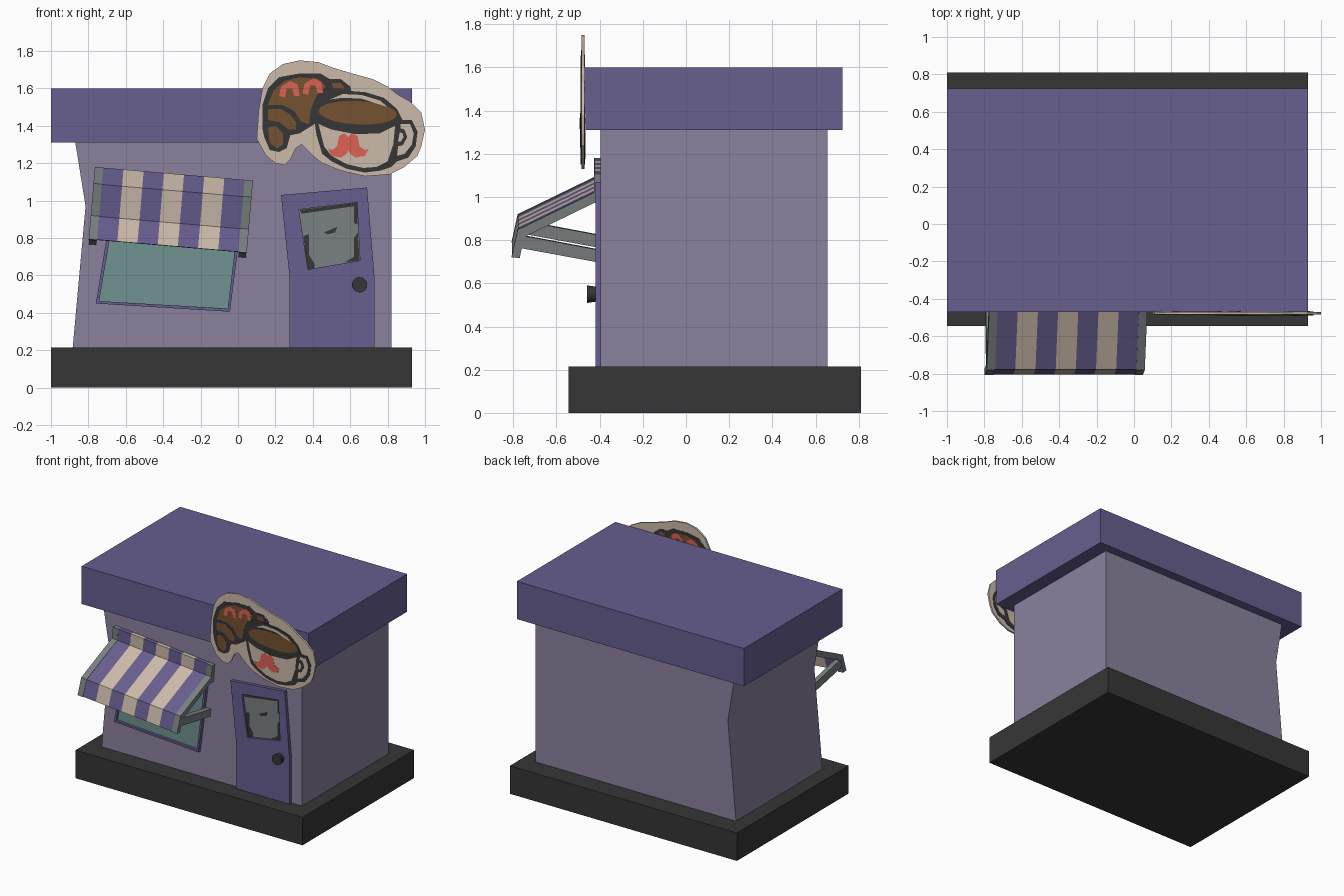
import bpy, bmesh, math
from mathutils import Matrix

if "Cube" in bpy.data.objects:
    bpy.data.objects.remove(bpy.data.objects["Cube"])


def material(name, rgb):
    m = bpy.data.materials.new(name)
    lin = [((c / 255 + 0.055) / 1.055) ** 2.4 for c in rgb]
    m.diffuse_color = (*lin, 1)
    m.use_nodes = True
    m.node_tree.nodes["Principled BSDF"].inputs["Base Color"].default_value = m.diffuse_color
    return m


PURPLE = material("purple", (103, 94, 143))
LILAC = material("lilac_wall", (138, 129, 158))
DARK = material("charcoal", (54, 54, 54))
CREAM = material("cream", (203, 186, 170))
GREY = material("grey", (122, 128, 129))
TEAL = material("teal_glass", (112, 147, 145))
BROWN = material("brown", (116, 82, 50))
RED = material("coral", (220, 97, 82))

# Local (u, v, w) to world: front-view outlines pushed along y, side-view outlines along x
AXES = {
    "y": Matrix(((1, 0, 0, 0), (0, 0, 1, 0), (0, 1, 0, 0), (0, 0, 0, 1))),
    "x": Matrix(((0, 0, 1, 0), (1, 0, 0, 0), (0, 1, 0, 0), (0, 0, 0, 1))),
}


def add_object(name, bm, mat):
    me = bpy.data.meshes.new(name)
    bm.to_mesh(me)
    bm.free()
    me.materials.append(mat)
    ob = bpy.data.objects.new(name, me)
    bpy.context.collection.objects.link(ob)
    return ob


def prism(name, loops, a, b, mat, axis="y", move=Matrix(), unit=1.0):
    """Fill outlines (later loops inside the first become holes) and extrude from a to b."""
    cu = bpy.data.curves.new(name, "CURVE")
    cu.dimensions = "2D"
    cu.fill_mode = "BOTH"
    cu.extrude = abs(b - a) / 2
    for pts in loops:
        sp = cu.splines.new("POLY")
        sp.points.add(len(pts) - 1)
        for p, (u, v) in zip(sp.points, pts):
            p.co = (u * unit, v * unit, 0, 1)
        sp.use_cyclic_u = True
    tmp = bpy.data.objects.new(name + "_tmp", cu)
    bpy.context.collection.objects.link(tmp)
    dg = bpy.context.evaluated_depsgraph_get()
    me = bpy.data.meshes.new_from_object(tmp.evaluated_get(dg))
    bpy.data.objects.remove(tmp)
    bm = bmesh.new()
    bm.from_mesh(me)
    bpy.data.meshes.remove(me)
    bmesh.ops.remove_doubles(bm, verts=bm.verts, dist=1e-5)
    bm.transform(move @ AXES[axis] @ Matrix.Translation((0, 0, (a + b) / 2)))
    bmesh.ops.recalc_face_normals(bm, faces=bm.faces)
    for f in bm.faces:
        f.smooth = False
        f.material_index = 0
    return add_object(name, bm, mat)


def rect(x0, x1, z0, z1):
    return [(x0, z0), (x1, z0), (x1, z1), (x0, z1)]


# Plinth, bent-sided walls and slab roof
prism("plinth", [rect(-1, 0.93, 0, 0.215)], -0.545, 0.81, DARK)
prism("walls", [[(-0.885, 0.2), (0.82, 0.2), (0.82, 1.33), (-0.873, 1.33), (-0.815, 0.97)]],
      -0.395, 0.655, LILAC)
prism("roof", [rect(-1, 0.93, 1.31, 1.6)], -0.47, 0.725, PURPLE)

# Door with a cut-out pane, worn dark edges and a knob
pane = [(0.326, 0.952), (0.636, 0.99), (0.652, 0.68), (0.374, 0.632)]
prism("door", [[(0.23, 1.03), (0.69, 1.07), (0.73, 0.59), (0.73, 0.21), (0.275, 0.21), (0.275, 0.6)],
               pane], -0.42, -0.39, PURPLE)
prism("door_glass", [pane], -0.402, -0.393, GREY)
for i, patch in enumerate((
        [(33, 95), (64, 99), (64, 87), (62, 88), (62, 97), (34, 93)],
        [(35, 81), (38, 82), (38, 71), (41, 66), (41, 64), (37, 63)],
        [(64, 83), (65, 68), (57, 67), (62, 70), (62, 80)],
        [(46, 83), (53, 86), (52, 83), (48, 82)])):
    prism(f"door_glass_edge_{i}", [patch], -0.405, -0.395, DARK, unit=0.01)
bm = bmesh.new()
bmesh.ops.create_cone(bm, cap_ends=True, segments=20, radius1=0.034, radius2=0.041, depth=0.045,
                      matrix=Matrix.Translation((0.65, -0.437, 0.55)) @ Matrix.Rotation(math.pi / 2, 4, "X"))
add_object("door_knob", bm, DARK)

# Crooked window
frame = [(-0.76, 0.45), (-0.043, 0.406), (0.03, 0.98), (-0.665, 1.03)]
opening = [(-0.742, 0.463), (-0.055, 0.423), (0.01, 0.963), (-0.65, 1.01)]
prism("window_frame", [frame, opening], -0.42, -0.39, PURPLE)
prism("window_glass", [opening], -0.402, -0.393, TEAL)

# Awning: built level, then tipped clockwise about its top centre
tilt = Matrix.Translation((-0.3425, 0, 1.1435)) @ Matrix.Rotation(math.radians(4.9), 4, "Y")
canopy = [(-0.39, 0), (-0.425, 0), (-0.425, -0.09), (-0.777, -0.262), (-0.805, -0.386),
          (-0.785, -0.388), (-0.762, -0.278), (-0.425, -0.112), (-0.39, -0.112)]
trim = [(-0.39, 0), (-0.427, 0), (-0.427, -0.088), (-0.78, -0.26), (-0.808, -0.388),
        (-0.77, -0.392), (-0.752, -0.295), (-0.425, -0.135), (-0.39, -0.135)]
strut = [(-0.77, -0.285), (-0.39, -0.357), (-0.39, -0.415), (-0.77, -0.345)]
half, edge = 0.424, 0.045
step = 2 * (half - edge) / 7
for i in range(7):
    x = -half + edge + i * step
    prism(f"awning_stripe_{i}", [canopy], x, x + step, CREAM if i % 2 else PURPLE, "x", tilt)
for side, x in (("left", -half), ("right", half - edge)):
    prism(f"awning_trim_{side}", [trim], x, x + edge, GREY, "x", tilt)
    prism(f"awning_strut_{side}", [strut], x + 0.003, x + edge - 0.003, GREY, "x", tilt)

# Hanging sign: cut-out board, pictures show on both faces (outlines in hundredths)
board = [(10, 133), (11, 148), (13, 160), (17, 168), (24, 173), (33, 175), (43, 174), (51, 171),
         (61, 168), (72, 165), (80, 161), (85, 157), (92, 153), (98, 147), (100, 138), (98, 129),
         (96, 124), (89, 118), (81, 114), (68, 113), (55, 116), (45, 120), (40, 124), (34, 130),
         (31, 128), (28, 122), (25, 119), (20, 120), (15, 124)]


def sign(name, pts, layer, mat):
    d = 0.0012 * layer
    prism("sign_" + name, [pts], -0.485 - d, -0.471 + d, mat, unit=0.01)


sign("board", board, 0, CREAM)
# Croissant
sign("croissant_outline", [(13, 139), (13, 151), (16, 160), (22, 166), (33, 168), (44, 168), (49, 165),
                           (55, 165), (60, 161), (61, 157), (46, 150), (41, 141), (33, 136), (28, 135),
                           (26, 128), (22, 126), (17, 127), (14, 134)], 1, DARK)
sign("croissant_body", [(16, 151), (19, 159), (25, 164), (33, 166), (43, 165), (47, 161), (42, 156),
                        (39, 149), (38, 141), (34, 142), (30, 148), (24, 151)], 2, BROWN)
sign("croissant_fold", [(16, 149), (23, 149), (28, 146), (31, 142), (31, 138), (27, 138), (22, 142),
                        (16, 143)], 2, BROWN)
sign("croissant_tip", [(16, 139), (20, 140), (24, 136), (24, 130), (21, 128), (17, 131)], 2, BROWN)
sign("croissant_far_tip", [(50, 163), (55, 163), (57, 160), (51, 160)], 2, BROWN)
arch = [(22, 156), (23, 161), (28, 164), (32, 162), (33, 156), (30, 156), (29, 160), (26, 160), (25, 155)]
for i in range(2):
    sign(f"icing_{i}", [(x + 12.5 * i, z + 1.5 * i) for x, z in arch], 3, RED)
# Cup with handle
sign("cup_outline", [(40, 148), (45, 155), (55, 159), (68, 158), (78, 155), (85, 149), (88, 143), (93, 143),
                     (96, 137), (95, 129), (91, 123), (85, 121), (82, 118), (76, 116), (68, 115), (58, 117),
                     (50, 121), (45, 125), (42, 135)], 3, DARK)
sign("cup_body", [(43, 141), (50, 138), (63, 135.5), (76, 136), (84, 140), (83, 130), (80, 121), (74, 118),
                  (67, 117.5), (58, 119.5), (50, 124), (46, 129)], 4, CREAM)
sign("cup_shine", [(49, 154), (56, 157), (66, 156.5), (76, 153.5), (80, 150), (66, 154.5), (56, 155)], 4, CREAM)
a = math.radians(-3)
oval = [(math.cos(t) * 21, math.sin(t) * 6.3) for t in (i * math.tau / 20 for i in range(20))]
sign("coffee", [(64 + u * math.cos(a) - v * math.sin(a), 147 + u * math.sin(a) + v * math.cos(a))
                for u, v in oval], 4, BROWN)
sign("handle", [(87, 141), (92, 141), (94, 136), (93, 130), (89, 125), (85, 124)], 4, CREAM)
sign("handle_inner", [(86, 139), (89, 138), (90.5, 134), (88, 129.5), (84.5, 129)], 5, DARK)
sign("handle_gap", [(86.5, 136.5), (88, 136), (88.5, 134), (87, 131.5), (85.5, 131.5)], 6, CREAM)
# Curled motif on the cup, mirrored
curl = [(59, 134), (57, 136), (54, 134.5), (53, 129), (50, 127), (48, 128), (50, 124), (55, 123), (58, 125),
        (59, 127)]
sign("cup_motif", curl + [(118 - x, z) for x, z in curl[-2:0:-1]], 5, RED)
